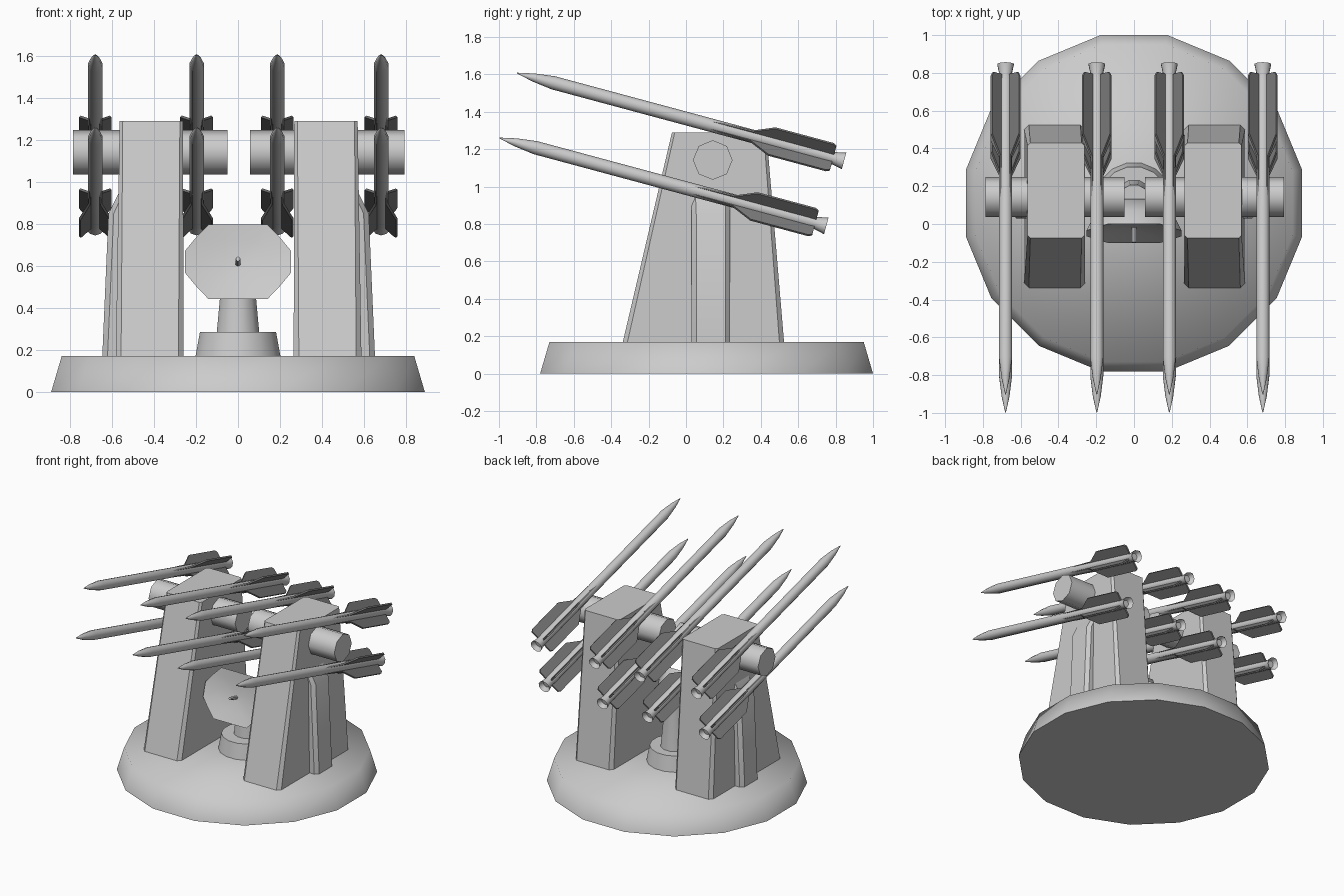
import bpy, bmesh, math
from mathutils import Matrix, Vector

if "Cube" in bpy.data.objects:
    bpy.data.objects.remove(bpy.data.objects["Cube"])


def material(name, v):
    m = bpy.data.materials.new(name)
    m.diffuse_color = (v, v, v, 1)
    m.use_nodes = True
    m.node_tree.nodes["Principled BSDF"].inputs["Base Color"].default_value = m.diffuse_color
    return m


GREY = material("light_grey", 0.6)
DARK = material("fin_grey", 0.2)


def loft(name, rings, mat=GREY, smooth=40, matrix=Matrix()):
    """Skin a stack of equal-length rings and cap both ends."""
    bm = bmesh.new()
    loops = [[bm.verts.new(matrix @ Vector(p)) for p in ring] for ring in rings]
    for a, b in zip(loops, loops[1:]):
        n = len(a)
        for i in range(n):
            bm.faces.new((a[i], a[(i + 1) % n], b[(i + 1) % n], b[i]))
    bm.faces.new(loops[0][::-1])
    bm.faces.new(loops[-1])
    bmesh.ops.recalc_face_normals(bm, faces=bm.faces)
    mesh = bpy.data.meshes.new(name)
    bm.to_mesh(mesh)
    bm.free()
    mesh.materials.append(mat)
    ob = bpy.data.objects.new(name, mesh)
    bpy.context.collection.objects.link(ob)
    bpy.ops.object.select_all(action='DESELECT')
    ob.select_set(True)
    bpy.context.view_layer.objects.active = ob
    bpy.ops.object.shade_smooth_by_angle(angle=math.radians(smooth))
    return ob


def circle(r, z, n, cx=0, cy=0, turn=0.5, rx=None):
    rx = rx or r
    return [(cx + rx * math.cos(2 * math.pi * (i + turn) / n),
             cy + r * math.sin(2 * math.pi * (i + turn) / n), z) for i in range(n)]


def chamfered(x0, x1, y0, y1, c, z):
    return [(x0 + c, y0, z), (x1 - c, y0, z), (x1, y0 + c, z), (x1, y1 - c, z),
            (x1 - c, y1, z), (x0 + c, y1, z), (x0, y1 - c, z), (x0, y0 + c, z)]


# Round base plate
k = 1 / math.cos(math.pi / 16)
loft("base_plate", [circle(0.89 * k, 0, 16, cy=0.11), circle(0.84 * k, 0.17, 16, cy=0.11)], smooth=80)

# Centre pedestal and neck
loft("pedestal", [circle(0.208, 0.16, 16, cy=0.12), circle(0.185, 0.285, 16, cy=0.12)])
loft("pedestal_neck", [circle(0.105, 0.28, 12, cy=0.13), circle(0.088, 0.46, 12, cy=0.13),
                       circle(0.08, 0.62, 12, cy=0.13)])

# Tilted oval dish with shallow hollow and a short feed
tilt = Matrix.Translation((0, -0.05, 0.62)) @ Matrix.Rotation(math.radians(74.5), 4, 'X')


def oval(s, z):
    pts = [(0.14, 0.185), (0.2, 0.12), (0.252, 0.055)]
    quad = pts + [(x, -y) for x, y in pts[::-1]]
    return [(x * s, y * s, z) for x, y in quad + [(-x, -y) for x, y in quad]]


loft("dish", [oval(0.4, -0.17), oval(0.85, -0.08), oval(1, 0), oval(0.6, -0.02), oval(0.08, -0.03)],
     smooth=50, matrix=tilt)
loft("dish_feed", [circle(0.014, -0.04, 6), circle(0.012, 0.05, 6)], matrix=tilt)

# Twin pillars, side ribs and trunnion shafts
for side, s in (("left", -1), ("right", 1)):
    flip = Matrix.Translation((0.003, 0, 0)) @ Matrix.Diagonal((s, 1, 1, 1))
    loft(side + "_pillar", [chamfered(0.262, 0.585, -0.34, 0.525, 0.025, 0.16),
                            chamfered(0.265, 0.567, -0.075, 0.43, 0.015, 1.29)], matrix=flip)
    loft(side + "_rib", [chamfered(0.5, 0.65, 0.03, 0.235, 0.025, 0.16),
                         chamfered(0.5, 0.62, 0.03, 0.235, 0.025, 0.85),
                         chamfered(0.5, 0.56, 0.03, 0.235, 0.02, 0.97)], matrix=flip)
    shaft = flip @ Matrix.Translation((0, 0.143, 1.142)) @ Matrix.Rotation(math.pi / 2, 4, 'Y')
    loft(side + "_trunnion", [circle(0.106, 0.054, 8, turn=0), circle(0.106, 0.79, 8, turn=0)],
         smooth=50, matrix=shaft)

# Missiles: local z runs from tail to nose
SLOPE = math.radians(15.05)
BODY = [(0.025, 0.03), (0.046, 0), (0.034, 0.055), (0.036, 0.1), (0.036, 1.61), (0.022, 1.72), (0.002, 1.81)]
FIN = [(0, 0.06), (0.092, 0.06), (0.105, 0.08), (0.105, 0.40), (0.04, 0.51), (0.034, 0.73), (0, 0.73)]
T = 0.006
for x in (-0.68, -0.197, 0.187, 0.682):
    for row, y, z in (("upper", 0.845, 1.137), ("lower", 0.75, 0.79)):
        pose = Matrix.Translation((x, y, z)) @ Matrix.Rotation(math.pi / 2 - SLOPE, 4, 'X')
        loft(row + "_missile", [circle(r, h, 10) for r, h in BODY], matrix=pose)
        # Four diagonal tail fins
        for q in range(4):
            turn = pose @ Matrix.Rotation(math.radians(45 + 90 * q), 4, 'Z')
            loft(row + "_missile_fin", [[(r, t, h) for r, h in FIN] for t in (-T, T)], DARK,
                 smooth=30, matrix=turn)
